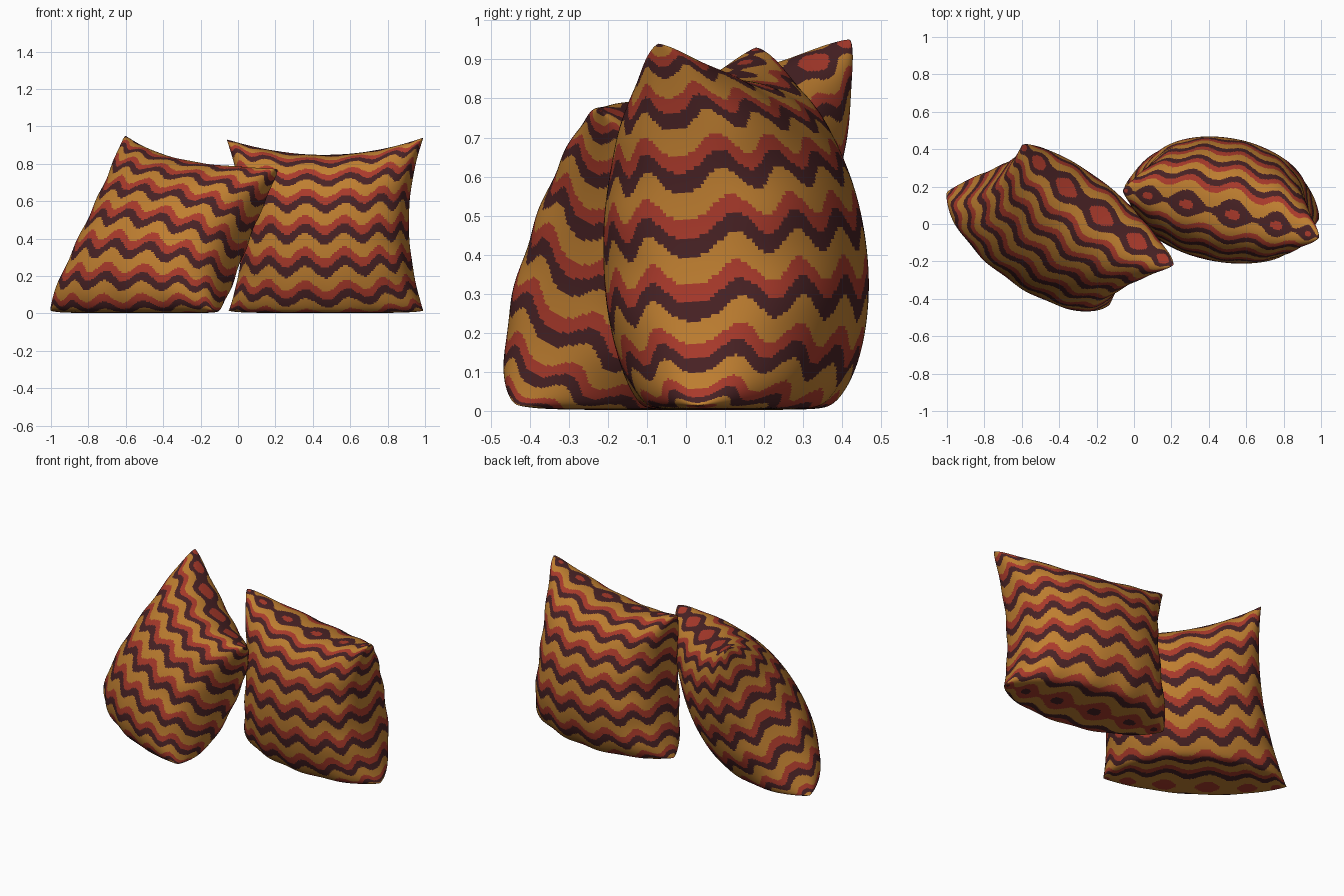
import bpy
import bmesh
from math import sin, pi, sqrt
from mathutils import Vector

cube = bpy.data.objects.get("Cube")
if cube:
    bpy.data.objects.remove(cube)


def make_material(name, rgb):
    mat = bpy.data.materials.new(name)
    mat.use_nodes = True
    mat.diffuse_color = (*rgb, 1)
    mat.node_tree.nodes["Principled BSDF"].inputs["Base Color"].default_value = (*rgb, 1)
    return mat


FABRIC = [
    make_material("dark_brown", (0.065, 0.016, 0.018)),
    make_material("brick_red", (0.40, 0.042, 0.024)),
    make_material("ochre", (0.52, 0.21, 0.03)),
]
STEPS = 150
PERIOD = 0.255
WAVES = 6.5


def stripe(a, b, phase):
    """Wavy bands: dark, red, then a wider ochre band, even along the cloth."""
    height = 0.8 * b + 0.2 * sin(b * pi / 2)
    height += 0.045 * sin(a * pi * WAVES)
    f = ((height - phase) / PERIOD) % 1
    return 0 if f < 0.3 else 1 if f < 0.58 else 2


def cushion(name, corners, pinch, depth_front, depth_back, phase):
    """Stuffed cushion stretched between four corners, settled on the floor."""
    bl, br, tr, tl = (Vector(c) for c in corners)
    normal = (br - bl + tr - tl).cross(tl - bl + tr - br).normalized()
    side_pinch, top_pinch = pinch

    def surface(a, b, depth):
        s, t = sin(a * pi / 2), sin(b * pi / 2)
        # edges curve in at the sides and top, and sag out at the bottom
        u = s * (1 - side_pinch * (1 - t * t))
        v = t * (1 - top_pinch * t * (1 - s * s))
        low = bl.lerp(br, (u + 1) / 2)
        high = tl.lerp(tr, (u + 1) / 2)
        p = low.lerp(high, (v + 1) / 2)
        # full belly, heavier toward the bottom, with small creases by the seams
        full = max(0, (1 - s * s) * (1 - t * t)) ** 0.37 * (1 - 0.2 * t)
        crease = 0.05 * (abs(s) ** 4 * sin(t * 13 + s) + abs(t) ** 4 * sin(s * 12 + t))
        p += normal * depth * full * (1 + crease)
        # rounded settling onto the floor
        p.z = (p.z + sqrt(p.z ** 2 + 0.0008)) / 2
        return p

    bm = bmesh.new()
    ticks = [2 * i / STEPS - 1 for i in range(STEPS + 1)]
    for depth in (depth_front, -depth_back):
        rows = [[bm.verts.new(surface(a, b, depth)) for a in ticks] for b in ticks]
        for j in range(STEPS):
            for i in range(STEPS):
                quad = [rows[j][i], rows[j][i + 1], rows[j + 1][i + 1], rows[j + 1][i]]
                if depth < 0:
                    quad.reverse()
                face = bm.faces.new(quad)
                face.material_index = stripe(ticks[i] + 1 / STEPS, ticks[j] + 1 / STEPS, phase)
    # sew front and back together along the seam
    bmesh.ops.remove_doubles(bm, verts=bm.verts, dist=0.00002)
    mesh = bpy.data.meshes.new(name)
    bm.to_mesh(mesh)
    bm.free()
    for mat in FABRIC:
        mesh.materials.append(mat)
    obj = bpy.data.objects.new(name, mesh)
    bpy.context.collection.objects.link(obj)
    bpy.ops.object.select_all(action="DESELECT")
    obj.select_set(True)
    bpy.context.view_layer.objects.active = obj
    bpy.ops.object.shade_smooth_by_angle(angle=pi / 3)


# cushion standing upright
cushion("upright_cushion",
        [(-0.05, 0.2, 0), (0.99, 0.03, 0), (0.99, -0.07, 0.94), (-0.06, 0.18, 0.93)],
        (0.17, 0.19), 0.285, 0.36, -0.075)

# cushion leaning back against its neighbour
cushion("leaning_cushion",
        [(-1.0, 0.17, 0), (-0.13, -0.43, 0), (0.21, -0.22, 0.77), (-0.6, 0.42, 0.95)],
        (0.13, 0.16), 0.3, 0.31, -0.115)
